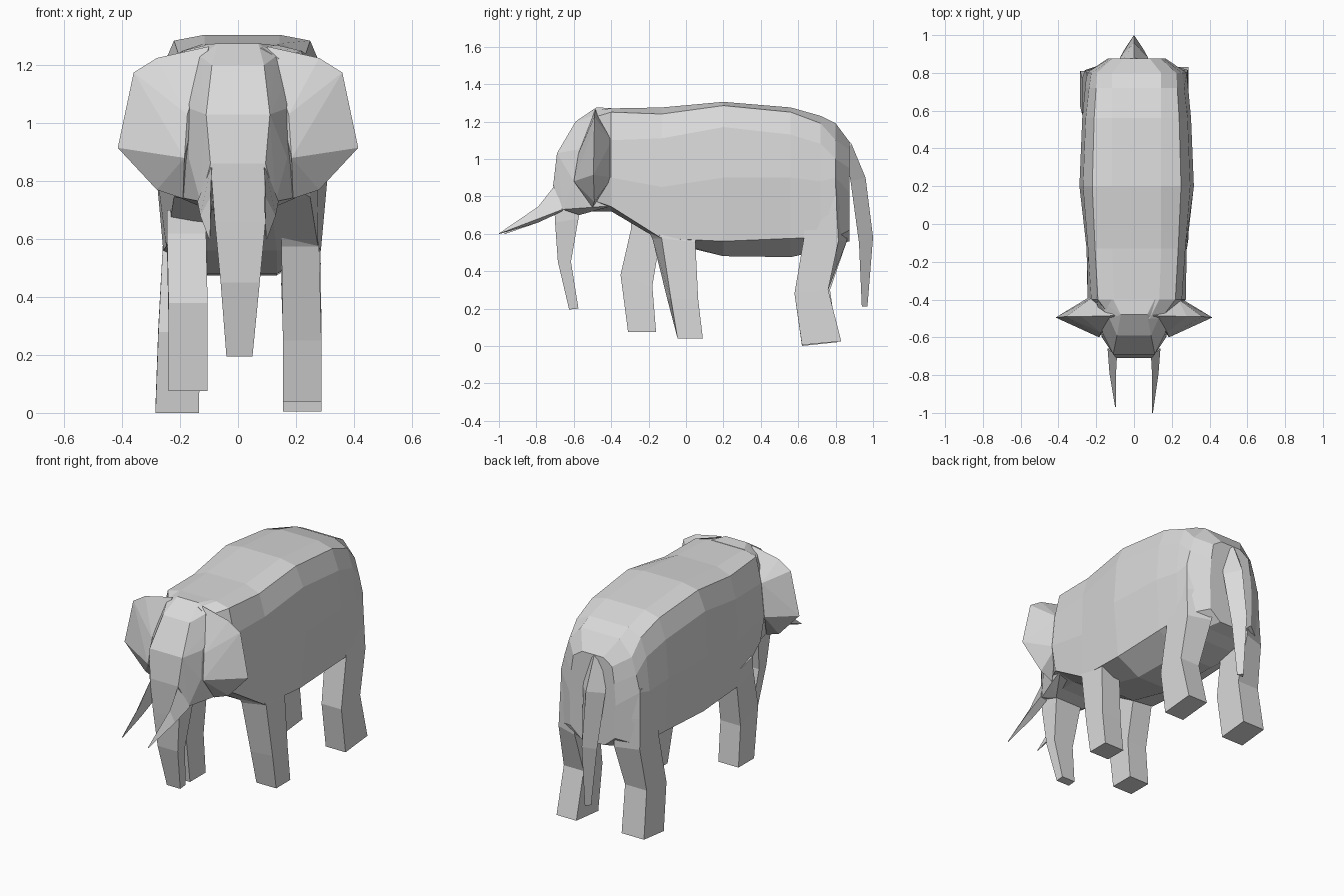
import bpy, bmesh

grey = bpy.data.materials.new("elephant grey")
grey.diffuse_color = (0.7, 0.7, 0.7, 1)


def finish(name, bm):
    bmesh.ops.recalc_face_normals(bm, faces=bm.faces)
    mesh = bpy.data.meshes.new(name)
    bm.to_mesh(mesh)
    bm.free()
    mesh.materials.append(grey)
    obj = bpy.data.objects.new(name, mesh)
    bpy.context.collection.objects.link(obj)


def loft(name, rings):
    """Skin closed rings of equal length and cap both ends."""
    bm = bmesh.new()
    rows = [[bm.verts.new(p) for p in ring] for ring in rings]
    n = len(rows[0])
    for a, b in zip(rows, rows[1:]):
        for i in range(n):
            j = (i + 1) % n
            bm.faces.new((a[i], a[j], b[j], b[i]))
    bm.faces.new(rows[0])
    bm.faces.new(rows[-1])
    finish(name, bm)


def hull(name, points):
    bm = bmesh.new()
    for p in points:
        bm.verts.new(p)
    bmesh.ops.convex_hull(bm, input=bm.verts)
    loose = [v for v in bm.verts if not v.link_faces]
    bmesh.ops.delete(bm, geom=loose, context='VERTS')
    finish(name, bm)


def both(points):
    return points + [(-x, y, z) for x, y, z in points]


def box_loft(name, levels):
    """Each level: inner x, outer x, front (y, z), back (y, z),
    optional y shifts of the inner front and inner back corners."""
    rings = []
    for xi, xo, f, b, *shift in levels:
        df, db = shift or (0, 0)
        rings.append([(xi, f[0] + df, f[1]), (xo, *f), (xo, *b), (xi, b[0] + db, b[1])])
    loft(name, rings)


# Body: half sections from the spine to the belly, mirrored into rings
sections = [
    (-0.50, [(.07, 1.26), (.13, 1.22), (.16, 1.08), (.18, .90), (.17, .78), (.10, .72)]),
    (-0.40, [(.12, 1.27), (.205, 1.25), (.24, 1.10), (.26, .90), (.235, .745), (.10, .72)]),
    (-0.13, [(.13, 1.275), (.22, 1.24), (.258, 1.11), (.265, .85), (.262, .575), (.12, .56)]),
    (0.20, [(.13, 1.305), (.235, 1.285), (.284, 1.17), (.303, .90), (.272, .56), (.12, .48)]),
    (0.56, [(.13, 1.275), (.225, 1.25), (.27, 1.13), (.288, .90), (.268, .575), (.12, .475)]),
    (0.72, [(.13, 1.23), (.215, 1.19), (.252, 1.08), (.273, .88), (.267, .58), (.12, .51)]),
    (0.80, [(.13, 1.19), (.21, 1.10), (.24, 1.00), (.265, .90), (.265, .58), (.12, .54)]),
    (0.875, [(.07, 1.09), (.13, 1.05), (.145, .95), (.155, .82), (.15, .62), (.08, .56)]),
]
CX = 0.014
loft("body", [[(CX + x, y, z) for x, z in half] + [(CX - x, y, z) for x, z in reversed(half)]
              for y, half in sections])

# Head
hull("head", both([
    (.07, -.48, 1.275), (.11, -.40, 1.272), (.09, -.59, 1.20), (.11, -.69, 1.03),
    (.095, -.71, .86), (.165, -.58, 1.05), (.17, -.60, .88), (.13, -.50, 1.23),
    (.18, -.52, .74), (.13, -.66, .73), (.20, -.39, 1.22), (.22, -.39, .75), (.10, -.57, .70)]))

# Trunk
box_loft("trunk", [
    (-.095, .095, (-.71, .86), (-.55, .80)),
    (-.08, .095, (-.70, .66), (-.575, .68)),
    (-.06, .075, (-.685, .45), (-.615, .45)),
    (-.04, .05, (-.625, .195), (-.575, .20))])

for side, s in (("right", 1), ("left", -1)):
    # Ears: thin outer rim, thick root
    hull(side + "_ear", [(s * x, y, z) for x, y, z in [
        (.10, -.485, 1.265), (.28, -.49, 1.225), (.36, -.49, 1.175), (.415, -.495, .915),
        (.28, -.49, .77), (.19, -.50, .74), (.175, -.575, 1.03), (.185, -.60, .88),
        (.23, -.395, 1.10), (.25, -.395, .90)]])
    # Tusks
    tip = -1.0 if s > 0 else -.97
    loft(side + "_tusk", [
        [(s * .09, -.70, .86), (s * .14, -.66, .73), (s * .09, -.66, .72)],
        [(s * .095, -.79, .745), (s * .13, -.79, .68), (s * .095, -.79, .66)],
        [(s * .096, tip, .602), (s * .10, tip, .60), (s * .096, tip, .598)]])

# Legs in a walking pose
box_loft("left_front_leg", [
    (-.11, -.245, (-.29, .70), (-.12, .66)),
    (-.11, -.245, (-.295, .62), (-.14, .56)),
    (-.105, -.24, (-.35, .38), (-.18, .32)),
    (-.105, -.24, (-.31, .075), (-.16, .075))])
box_loft("right_front_leg", [
    (.15, .265, (-.18, .66), (.05, .66), -.05, 0),
    (.15, .28, (-.13, .575), (.05, .555), -.05, 0),
    (.155, .288, (-.08, .25), (.065, .25), -.02, 0),
    (.155, .288, (-.045, .04), (.09, .04))])
box_loft("right_rear_leg", [
    (.14, .275, (.63, .88), (.80, .92), 0, .07),
    (.135, .282, (.63, .70), (.805, .74), 0, .07),
    (.145, .285, (.63, .575), (.815, .56), 0, .045),
    (.155, .288, (.58, .28), (.76, .30)),
    (.155, .288, (.62, .005), (.83, .025))])
box_loft("left_rear_leg", [
    (-.12, -.25, (.63, .88), (.80, .92), 0, .07),
    (-.115, -.255, (.63, .70), (.805, .74), 0, .07),
    (-.12, -.26, (.63, .57), (.815, .56), 0, .045),
    (-.13, -.275, (.58, .28), (.77, .30)),
    (-.135, -.285, (.62, 0), (.81, .02))])

# Tail: ridged strip that widens, then tapers
tail = [(.03, .82, 1.15, .79, 1.08), (.07, .885, 1.08, .85, 1.04), (.075, .96, .90, .88, .88),
        (.05, 1.0, .58, .925, .55), (.022, .97, .21, .94, .21)]
loft("tail", [[(0, yb, zb), (w, yf, zf), (-w, yf, zf)] for w, yb, zb, yf, zf in tail])
